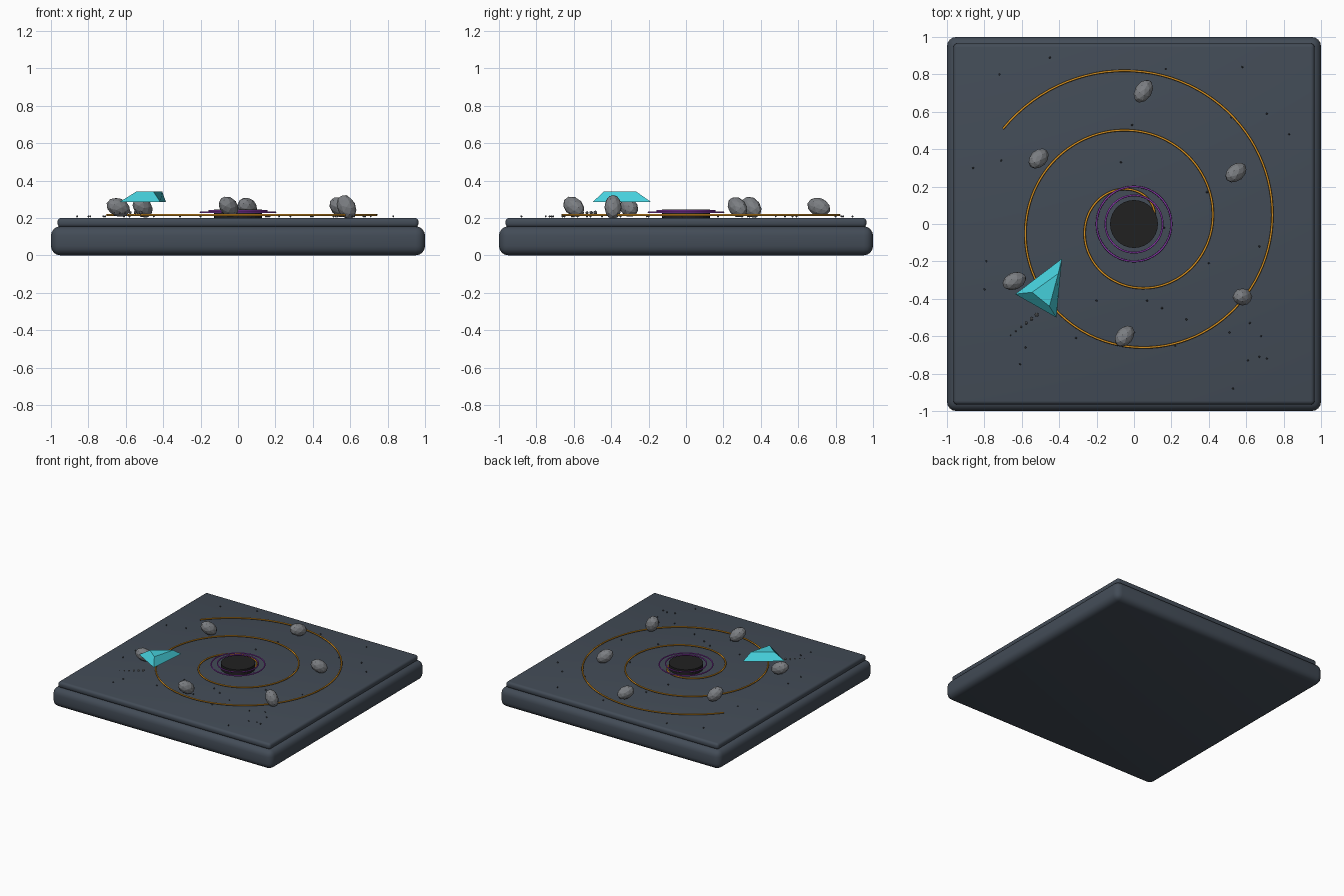
import bpy, bmesh, math
from mathutils import Vector, Matrix

if "Cube" in bpy.data.objects:
    bpy.data.objects.remove(bpy.data.objects["Cube"])


def mat(name, rgb):
    m = bpy.data.materials.new(name)
    m.diffuse_color = (*rgb, 1)
    m.use_nodes = True
    m.node_tree.nodes["Principled BSDF"].inputs["Base Color"].default_value = m.diffuse_color
    return m


SLATE = mat("slate", (0.056, 0.072, 0.095))
ORANGE = mat("orange", (0.72, 0.30, 0.015))
PURPLE = mat("purple", (0.30, 0.05, 0.48))
BLACK = mat("black", (0.015, 0.015, 0.015))
GREY = mat("grey", (0.20, 0.21, 0.225))
CYAN = mat("cyan", (0.06, 0.62, 0.70))
DUST = mat("dust_grey", (0.075, 0.085, 0.10))


def add(name, bm, material):
    bmesh.ops.recalc_face_normals(bm, faces=bm.faces)
    me = bpy.data.meshes.new(name)
    bm.to_mesh(me)
    bm.free()
    ob = bpy.data.objects.new(name, me)
    me.materials.append(material)
    bpy.context.collection.objects.link(ob)
    return ob


def smooth(ob, angle=35):
    bpy.ops.object.select_all(action='DESELECT')
    ob.select_set(True)
    bpy.context.view_layer.objects.active = ob
    bpy.ops.object.shade_smooth_by_angle(angle=math.radians(angle))


def slab(name, width, z0, z1, bevel):
    bm = bmesh.new()
    bmesh.ops.create_cube(bm, size=1, matrix=Matrix.Translation((0, 0, (z0 + z1) / 2))
                          @ Matrix.Diagonal((width, width, z1 - z0, 1)))
    bmesh.ops.bevel(bm, geom=bm.edges[:], offset=bevel, segments=4,
                    profile=0.5, affect='EDGES')
    smooth(add(name, bm, SLATE))


def tube(name, points, radius, material, cyclic=False):
    cu = bpy.data.curves.new(name, 'CURVE')
    cu.dimensions = '3D'
    cu.bevel_depth = radius
    cu.bevel_resolution = 2
    cu.use_fill_caps = True
    sp = cu.splines.new('POLY')
    sp.points.add(len(points) - 1)
    for p, co in zip(sp.points, points):
        p.co = (*co, 1)
    sp.use_cyclic_u = cyclic
    cu.materials.append(material)
    ob = bpy.data.objects.new(name, cu)
    bpy.context.collection.objects.link(ob)


def polar(r, a, z):
    return (r * math.cos(a), r * math.sin(a), z)


# Stacked rounded base slabs
slab("base", 2.0, 0.0, 0.155, 0.05)
slab("top_plate", 1.93, 0.15, 0.20, 0.02)

# Spiral path, 2.4 turns
N = 240
tube("spiral_path", [polar(0.10 + 0.766 * i / N, 4.8 * math.pi * i / N, 0.216)
                     for i in range(N + 1)], 0.006, ORANGE)

# Central dark disc and glowing rings
bm = bmesh.new()
bmesh.ops.create_cone(bm, cap_ends=True, segments=32, radius1=0.128, radius2=0.128,
                      depth=0.045, matrix=Matrix.Translation((0, 0, 0.2225)))
add("dark_disc", bm, BLACK)
for i, (r, z) in enumerate([(0.20, 0.23), (0.153, 0.238)]):
    tube(f"halo_ring_{i}", [polar(r, 2 * math.pi * k / 64, z) for k in range(64)],
         0.005, PURPLE, True)

# Asteroids: faceted ellipsoids along a long axis
rocks = [((0.05, 0.71, 0.258), (0.5, 0.8, -0.3)),
         ((-0.51, 0.35, 0.257), (0.5, 0.5, -0.55)),
         ((0.545, 0.275, 0.257), (0.6, 0.5, -0.5)),
         ((0.58, -0.39, 0.258), (0.4, 0.0, -0.9)),
         ((-0.05, -0.60, 0.260), (0.5, 0.6, -0.5)),
         ((-0.64, -0.305, 0.256), (0.85, 0.35, -0.35))]
for i, (pos, axis) in enumerate(rocks):
    bm = bmesh.new()
    turn = Vector(axis).to_track_quat('X', 'Z').to_matrix().to_4x4()
    bmesh.ops.create_icosphere(bm, subdivisions=2, radius=1,
                               matrix=Matrix.Translation(pos) @ turn
                               @ Matrix.Diagonal((0.069, 0.046, 0.049, 1)))
    add(f"asteroid_{i}", bm, GREY)

# Ship: tapered three-sided wedge
bm = bmesh.new()
low = [bm.verts.new((x, y, 0.284)) for x, y in
       [(-0.385, -0.185), (-0.635, -0.375), (-0.415, -0.50)]]
top = [bm.verts.new((x, y, 0.34)) for x, y in
       [(-0.405, -0.265), (-0.545, -0.365), (-0.452, -0.44)]]
bm.faces.new(low)
bm.faces.new(top)
for k in range(3):
    j = (k + 1) % 3
    bm.faces.new((low[k], low[j], top[j], top[k]))
add("ship", bm, CYAN)


def dots(name, spots, material):
    bm = bmesh.new()
    for x, y, z, r in spots:
        bmesh.ops.create_icosphere(bm, subdivisions=1, radius=r,
                                   matrix=Matrix.Translation((x, y, z)))
    add(name, bm, material)


# Exhaust trail of shrinking dots behind the ship
dots("exhaust_trail", [(-0.52 - 0.028 * k, -0.485 - 0.022 * k, 0.228, 0.012 - 0.0017 * k)
                       for k in range(6)], GREY)

# Scattered star specks
stars = [(-.72, .80), (-.45, .89), (.58, .84), (.17, .83), (.52, .57), (.71, .59),
         (.83, .48), (-.86, .30), (-.71, .34), (-.07, .33), (-.01, .53), (-.79, -.20),
         (.39, .17), (.16, -.02), (.40, -.21), (.67, -.12), (-.80, -.35), (-.20, -.41),
         (0, -.58), (.07, -.41), (.15, -.45), (.28, -.51), (.62, -.53), (.51, -.58),
         (.68, -.60), (-.61, -.75), (-.58, -.66), (-.31, -.61), (.61, -.73),
         (.67, -.71), (.71, -.72), (.53, -.88), (.22, -.65)]
dots("star_specks", [(x, y, 0.208, 0.006) for x, y in stars], DUST)
